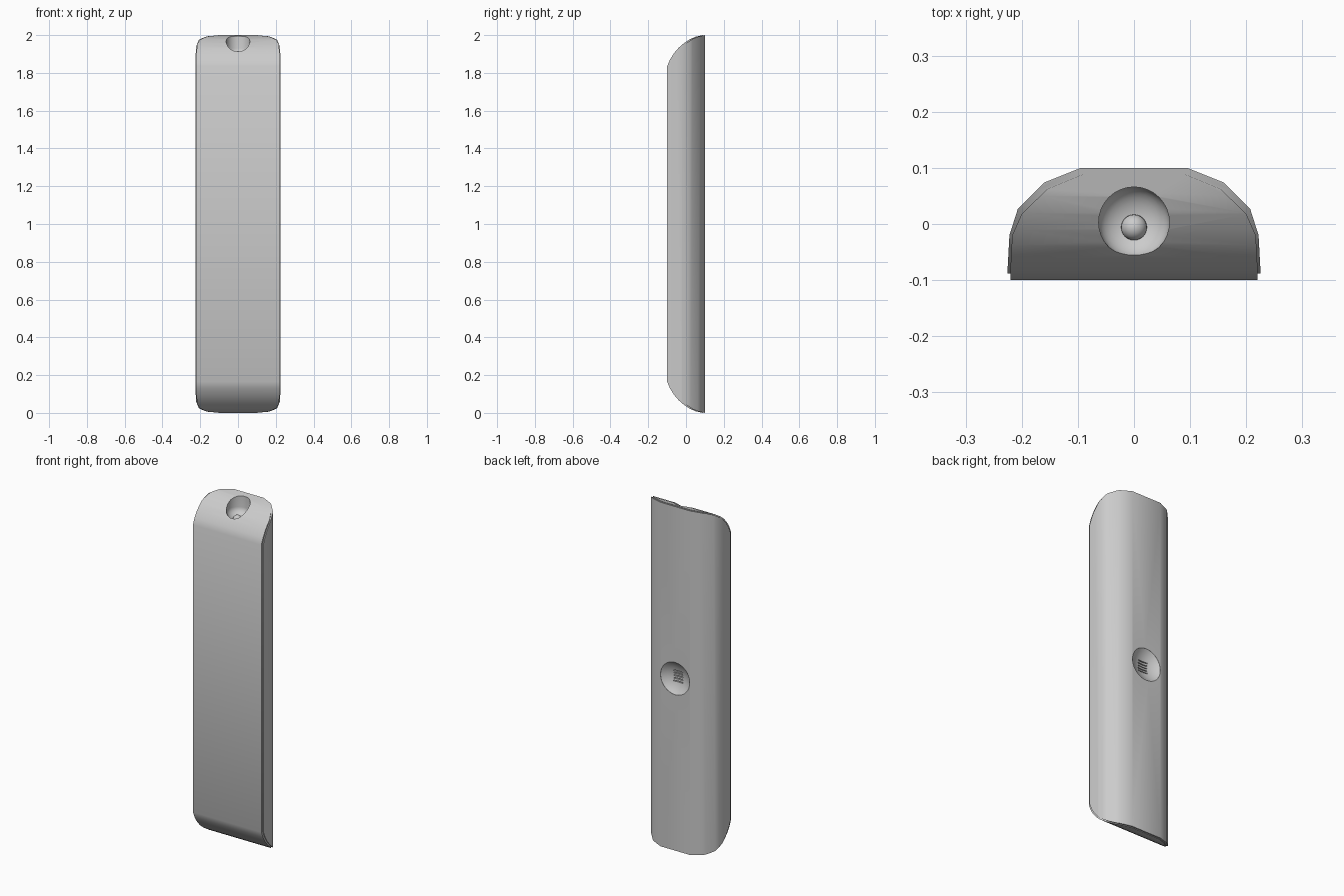
import bpy, bmesh, math
from mathutils import Matrix

if "Cube" in bpy.data.objects:
    bpy.data.objects.remove(bpy.data.objects["Cube"])


def make(name, bm):
    bmesh.ops.recalc_face_normals(bm, faces=bm.faces)
    me = bpy.data.meshes.new(name)
    bm.to_mesh(me)
    bm.free()
    ob = bpy.data.objects.new(name, me)
    bpy.context.collection.objects.link(ob)
    return ob


def prism(name, pts, vec):
    """Extrude a closed 3D outline along a vector."""
    bm = bmesh.new()
    f = bm.faces.new([bm.verts.new(p) for p in pts])
    ext = bmesh.ops.extrude_face_region(bm, geom=[f])["geom"]
    bmesh.ops.translate(bm, vec=vec, verts=[v for v in ext if isinstance(v, bmesh.types.BMVert)])
    return make(name, bm)


def lathe(name, profile, mat, n=32):
    """Revolve (radius, height) points around local z; starts and ends on the axis."""
    bm = bmesh.new()
    vs = [bm.verts.new((r, 0, h)) for r, h in profile]
    es = [bm.edges.new(p) for p in zip(vs, vs[1:])]
    bmesh.ops.spin(bm, geom=vs + es, cent=(0, 0, 0), axis=(0, 0, 1),
                   angle=math.tau, steps=n, use_merge=True)
    bmesh.ops.remove_doubles(bm, verts=bm.verts, dist=1e-5)
    bm.transform(mat)
    return make(name, bm)


def boolean(ob, tool, op):
    m = ob.modifiers.new("bool", 'BOOLEAN')
    m.operation, m.object, m.solver = op, tool, 'EXACT'
    bpy.context.view_layer.objects.active = ob
    bpy.ops.object.modifier_apply(modifier=m.name)
    bpy.data.objects.remove(tool)


def smooth(ob, deg):
    bpy.ops.object.select_all(action='DESELECT')
    ob.select_set(True)
    bpy.context.view_layer.objects.active = ob
    bpy.ops.object.shade_smooth_by_angle(angle=math.radians(deg))


def shell(name, half, shift):
    """Arched cross-section run along z, trimmed by the curved end profile."""
    section = half + [(-x, y) for x, y in reversed(half)]
    ob = prism(name, [(x, y, -0.1) for x, y in section], (0, 0, 2.2))
    end = [(-0.1, 1.835), (-0.085, 1.87), (-0.063, 1.905), (-0.038, 1.934), (-0.01, 1.958),
           (0.02, 1.978), (0.05, 1.991), (0.088, 2.0), (0.2, 2.0)]
    side = end + [(y, 2 - z) for y, z in reversed(end)]
    boolean(ob, prism("trim", [(-0.5, y + shift, z) for y, z in side], (1, 0, 0)), 'INTERSECT')
    return ob


# Casing: back shell with a slightly inset front panel
case = shell("casing", [(0.225, -0.2), (0.225, -0.075), (0.222, -0.02), (0.207, 0.027),
                        (0.16, 0.074), (0.095, 0.1)], 0.012)
panel = shell("front_panel", [(0.22, -0.2), (0.22, -0.075), (0.217, -0.02), (0.2, 0.018),
                              (0.155, 0.062), (0.092, 0.088)], 0)
boolean(case, panel, 'UNION')

# Bowl sunk into the curved top end
arc = [(0.063 * math.sin(a), -0.045 * math.cos(a))
       for a in [i * math.pi / 16 for i in range(9)]]
arc[0] = (0, -0.045)
boolean(case, lathe("bowl_cutter", arc + [(0.063, 0.2), (0, 0.2)],
                    Matrix.Translation((0, 0.003, 1.93))), 'DIFFERENCE')

# Shallow round dish in the flat back
R, r, d = 0.1464, 0.094, 0.035
amax = math.asin(r / R)
cap = [(R * math.sin(amax * i / 6), R - d - R * math.cos(amax * i / 6) - (R - d) + (R - d))
       for i in range(7)]
cap = [(x, -(R * math.cos(amax * i / 6) - (R - d))) for i, (x, _) in enumerate(cap)]
boolean(case, lathe("dish_cutter", cap + [(r, 0.1), (0, 0.1)],
                    Matrix.Translation((0, 0.1, 1)) @ Matrix.Rotation(-math.pi / 2, 4, 'X')),
        'DIFFERENCE')

# Grille slots in the dish
bm = bmesh.new()
for i in range(-2, 3):
    bmesh.ops.create_cube(bm, size=1, matrix=Matrix.Translation((0, 0.069, 1 + i * 0.015))
                          @ Matrix.Diagonal((0.06, 0.022, 0.005, 1)))
boolean(case, make("slot_cutter", bm), 'DIFFERENCE')
smooth(case, 35)

# Small rounded nub at the bottom of the bowl
bm = bmesh.new()
bmesh.ops.create_uvsphere(bm, u_segments=24, v_segments=12, radius=0.023,
                          matrix=Matrix.Translation((0, -0.006, 1.892)))
smooth(make("bowl_nub", bm), 40)
